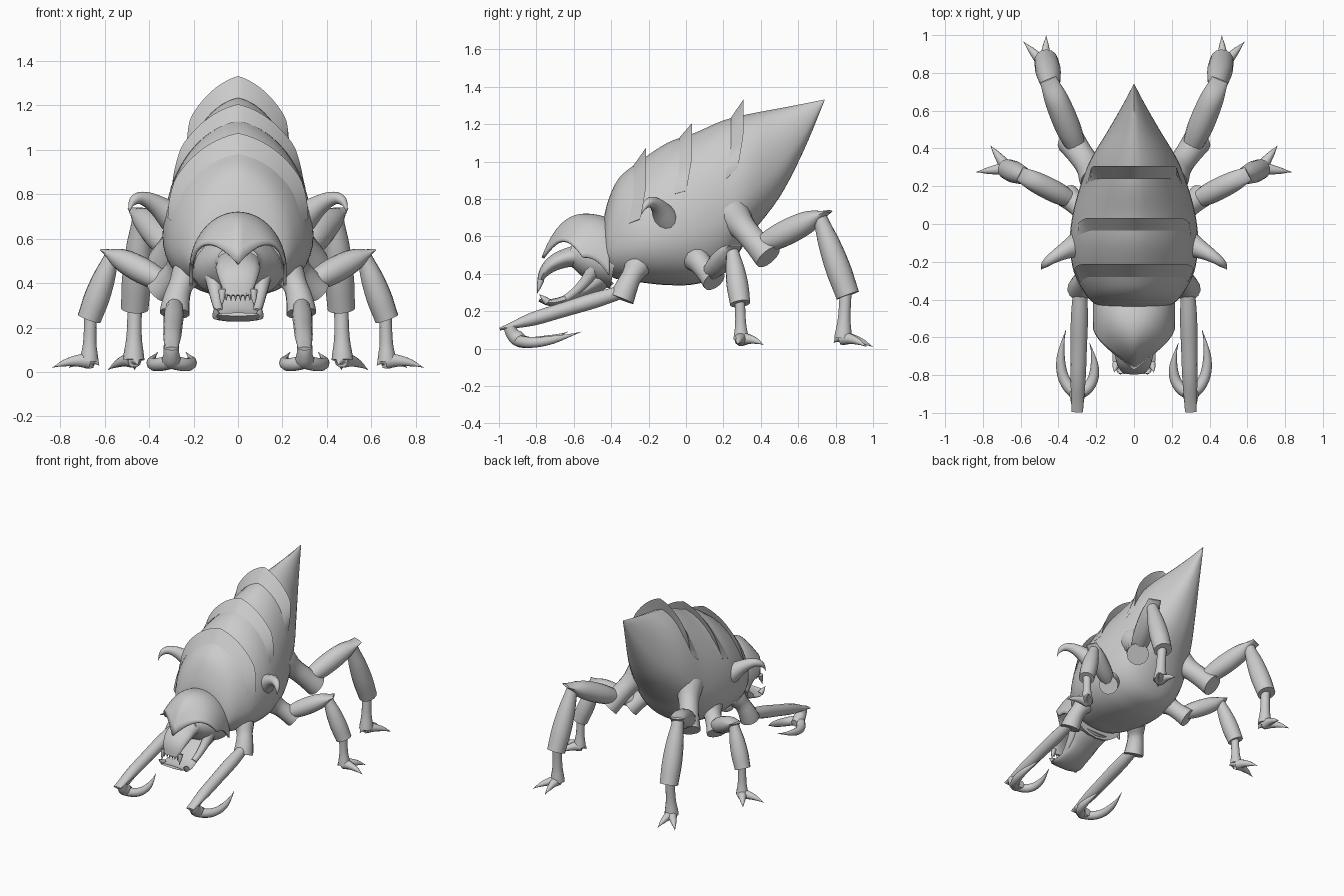
import bpy, bmesh, math
from mathutils import Vector

if "Cube" in bpy.data.objects:
    bpy.data.objects.remove(bpy.data.objects["Cube"])

shell = bpy.data.materials.new("plain_grey")
shell.diffuse_color = (0.6, 0.6, 0.6, 1)
shell.use_nodes = True
shell.node_tree.nodes["Principled BSDF"].inputs["Base Color"].default_value = shell.diffuse_color


def curve(rows, n=4):
    """Catmull-Rom through equal-length tuples."""
    out = []
    for i in range(len(rows) - 1):
        a, b = rows[max(i - 1, 0)], rows[i]
        c, d = rows[i + 1], rows[min(i + 2, len(rows) - 1)]
        for k in range(n):
            t = k / n
            out.append(tuple(0.5 * (2 * q + (r - p) * t + (2 * p - 5 * q + 4 * r - s) * t * t
                                    + (3 * q - p - 3 * r + s) * t ** 3)
                             for p, q, r, s in zip(a, b, c, d)))
    out.append(tuple(rows[-1]))
    return out


def skin(name, rings, closed=True, mirror=False, angle=50, thick=0):
    """Join rows of points into one smooth surface."""
    bm = bmesh.new()
    vs = [[bm.verts.new(p) for p in ring] for ring in rings]
    m = len(vs[0])
    for r, s in zip(vs, vs[1:]):
        for j in range(m if closed else m - 1):
            k = (j + 1) % m
            bm.faces.new((r[j], r[k], s[k], s[j]))
    if closed:
        bm.faces.new(vs[0])
        bm.faces.new(vs[-1])
    bmesh.ops.recalc_face_normals(bm, faces=bm.faces[:])
    me = bpy.data.meshes.new(name)
    bm.to_mesh(me)
    bm.free()
    me.materials.append(shell)
    ob = bpy.data.objects.new(name, me)
    bpy.context.collection.objects.link(ob)
    bpy.ops.object.select_all(action='DESELECT')
    ob.select_set(True)
    bpy.context.view_layer.objects.active = ob
    bpy.ops.object.shade_smooth_by_angle(angle=math.radians(angle))
    if thick:
        mod = ob.modifiers.new("thickness", 'SOLIDIFY')
        mod.thickness, mod.offset = thick, 0
    if mirror:
        ob.modifiers.new("mirror", 'MIRROR')


def limb(name, start, end, radii, bend=(0, 0, 0), heights=None, mirror=True, sides=14):
    """Tapered limb from start to end, bowed by bend at its middle."""
    a, b, bow = Vector(start), Vector(end), Vector(bend)
    sizes = curve(list(zip(radii, heights or radii)))
    last = len(sizes) - 1
    pos = [a.lerp(b, i / last) + bow * 4 * (i / last) * (1 - i / last) for i in range(last + 1)]
    first = (pos[1] - a).normalized()
    u = first.cross(Vector((0, 0, 1))) if abs(first.z) < .95 else Vector((1, 0, 0))
    rings = []
    for i, (ra, rb) in enumerate(sizes):
        t = (pos[min(i + 1, last)] - pos[max(i - 1, 0)]).normalized()
        u = (u - t * t.dot(u)).normalized()
        v = t.cross(u)
        ra, rb = max(ra, .001), max(rb, .001)
        rings.append([pos[i] + u * ra * math.cos(w) + v * rb * math.sin(w)
                      for w in (2 * math.pi * j / sides for j in range(sides))])
    skin(name, rings, mirror=mirror)


# Body: y, half width, top, bottom
body = curve([
    (-.445, .13, .66, .46), (-.42, .21, .78, .40), (-.36, .265, .91, .37),
    (-.25, .32, 1.0, .355), (-.10, .34, 1.10, .34), (.05, .325, 1.155, .345),
    (.20, .285, 1.22, .40), (.34, .23, 1.255, .60), (.50, .135, 1.285, .81),
    (.63, .06, 1.31, 1.06), (.74, .002, 1.332, 1.325)], 5)


def body_point(row, a, lift=0):
    """Rounded belly below, softly ridged back above."""
    y, w, top, bottom = row
    mid = bottom + .36 * (top - bottom)
    s, c = math.sin(a), math.cos(a)
    x = math.copysign(abs(c) ** (.92 if s > 0 else .85), c)
    if s > 0:
        z = (top - mid) * (.85 * s + .15 * (1 - abs(c)))
    else:
        z = -(mid - bottom) * abs(s) ** .95
    return Vector((w * x + lift * c, y, mid + z + lift * s))


def body_row(y):
    for p, q in zip(body, body[1:]):
        if p[0] <= y <= q[0]:
            t = (y - p[0]) / (q[0] - p[0])
            return tuple(a + (b - a) * t for a, b in zip(p, q))


skin("body", [[body_point(r, 2 * math.pi * j / 40) for j in range(40)] for r in body])

# Raised back plates: wedge arches with a pointed crest
for name, y0, height, start in (("front_back_plate", -.225, .055, 16),
                                ("middle_back_plate", .02, .06, 28),
                                ("rear_back_plate", .295, .085, 26)):
    rings = []
    for i in range(33):
        deg = start + (180 - 2 * start) * i / 32
        a = math.radians(deg)
        edge = 1 - abs(deg - 90) / (90 - start)
        full = min(1, edge * 3)
        rise = height * (full * .65 + .35 * edge ** 2) + .002
        back = .03 * (1 - full)
        tip = body_point(body_row(y0), a, rise)
        tip.y += .012 - back
        rings.append([body_point(body_row(y0 - .055 - back), a, .002), tip,
                      body_point(body_row(y0 - .012 - back), a, -.01)])
    skin(name, rings, angle=30)


# Hooded head shield: u runs across from the ridge, v from neck to rim
def shield_point(across, v):
    u = abs(across)
    back = .39 + .30 * math.cos(u * math.pi / 2) ** .8 if u < 1 else .39
    rim = .485 + .09 * math.sin(u * math.pi)
    x = .21 * math.sin(across * math.pi / 2) * (1 - .2 * v * v * (1 - u))
    y = -.41 - (.14 + .215 * (1 - u)) * v
    z = back + (rim - back) * v ** (1 + 3 * (1 - u)) + .12 * v * (1 - v)
    return x, y, z


skin("head_shield", [[shield_point(i / 14, j / 14) for i in range(-14, 15)] for j in range(15)],
     closed=False, thick=.016)

# Head and open jaws
limb("head_core", (0, -.38, .47), (0, -.62, .51), (.21, .185, .14, .09), heights=(.15, .14, .11, .06),
     mirror=False, sides=20)
limb("upper_jaw", (0, -.50, .50), (0, -.785, .345), (.12, .10, .10, .085, .06), (0, -.055, .04),
     (.08, .055, .045, .03, .012), False, 18)
limb("lower_jaw", (0, -.43, .40), (0, -.785, .26), (.13, .10, .105, .115, .09), (0, -.03, -.065),
     (.07, .04, .025, .02, .008), False, 18)
limb("cheek", (.115, -.48, .45), (.085, -.64, .27), (.04, .028, .02), (0, .012, -.012))
limb("fang", (.07, -.775, .37), (.073, -.795, .295), (.018, .012, .001), sides=8)
limb("lower_tusk", (.095, -.74, .25), (.105, -.785, .29), (.02, .013, .001), sides=8)
for i in range(3):
    x = .011 + .021 * i
    limb("tooth", (x, -.785, .355), (x, -.79, .32), (.01, .001), sides=6)

# Side horns
limb("side_horn", (.28, -.10, .68), (.49, -.24, .715), (.07, .045, .03, .02, .001), (.045, -.01, .085))

# Front legs: hip, long arm and folded hook claws
limb("front_hip", (.23, -.26, .44), (.285, -.345, .265), (.07, .055, .06, .068), (.01, 0, .01))
limb("front_arm", (.285, -.32, .31), (.30, -.995, .105), (.035, .045, .043, .04, .03), heights=(.035, .043, .04, .036, .008))
limb("front_wrist", (.30, -.94, .12), (.30, -.85, .04), (.035, .036, .042, .025), (0, -.02, -.015))
limb("front_outer_claw", (.305, -.90, .045), (.36, -.56, .09), (.032, .03, .022, .001), (.052, -.04, -.03), sides=10)
limb("front_inner_claw", (.295, -.90, .045), (.235, -.63, .09), (.032, .03, .022, .001), (-.052, -.04, -.03), sides=10)


def walking_leg(name, root, hip, knee, shin, foot, size, tips):
    """Hip, thigh, shin and ankle along the joints, then claws and a rear spur."""
    root, hip, knee, shin, foot = map(Vector, (root, hip, knee, shin, foot))
    for part, a, b, wide, deep in (
            ("hip", root, hip, (1.6, 1.1, 1.05, 1.18), None),
            ("thigh", hip.lerp(root, .25), knee, (.75, 1, 1.04, .95, .7), (.75, 1, 1.04, .82, .1)),
            ("shin", knee.lerp(hip, .15), shin, (.6, .9, 1.04, .97), None),
            ("ankle", shin.lerp(knee, .1), foot, (.52, .5, .55, .75), None)):
        limb(f"{name}_{part}", a, b, [size * p for p in wide],
             heights=[size * p for p in deep or wide])
    tips = [Vector(t) for t in tips]
    spur = foot - (sum(tips, Vector()) / 2 - foot) * .35
    spur.z = .03
    for i, tip in enumerate(tips + [spur]):
        limb(f"{name}_claw_{i + 1}", foot, tip, (.037, .027, .016, .001), (0, 0, .012), sides=10)


walking_leg("middle", (.23, .04, .50), (.355, .15, .365), (.605, .265, .55), (.67, .29, .24),
            (.67, .295, .05), .056, [(.835, .275, .02), (.76, .415, .02)])
walking_leg("rear", (.19, .24, .72), (.335, .44, .49), (.455, .765, .735), (.465, .865, .285),
            (.47, .84, .055), .065, [(.585, .965, .01), (.465, .998, .01)])
